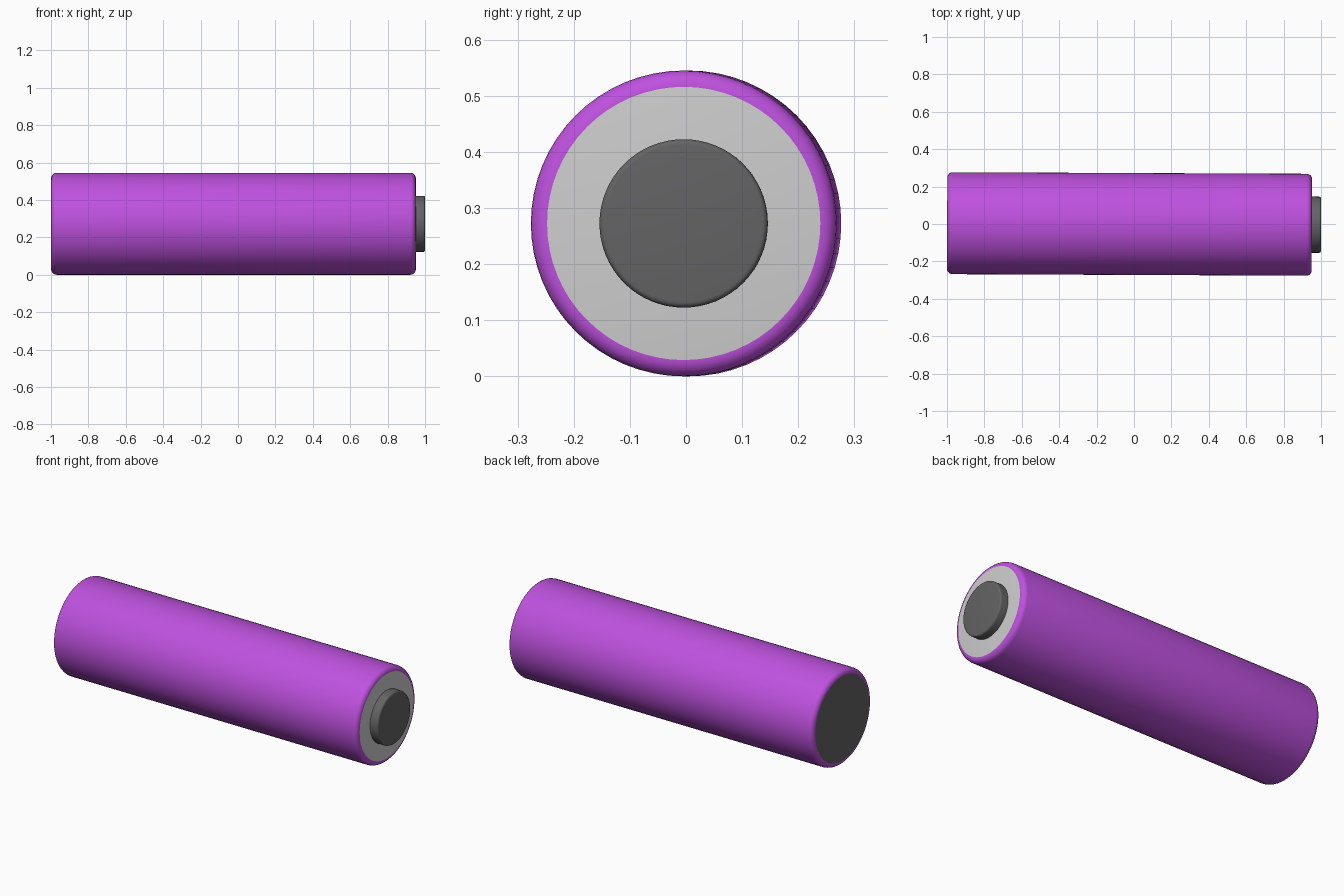
import bpy, bmesh, math
from mathutils import Matrix

if "Cube" in bpy.data.objects:
    bpy.data.objects.remove(bpy.data.objects["Cube"])

SIDES = 64
R, ZC, TILT = 0.2725, 0.2725, -0.0043   # body radius, axis height, slight yaw


def material(name, rgb):
    m = bpy.data.materials.new(name)
    m.diffuse_color = (*rgb, 1)
    m.use_nodes = True
    m.node_tree.nodes["Principled BSDF"].inputs["Base Color"].default_value = m.diffuse_color
    return m


purple = material("purple_wrap", (0.52, 0.083, 0.74))
grey = material("light_grey_ring", (0.62, 0.62, 0.62))
dark = material("dark_metal", (0.128, 0.126, 0.130))


def arc(cx, cr, rad, a0, a1, n=5):
    """Rounded corner points (x, radius) from angle a0 to a1 in degrees."""
    return [(cx + rad * math.cos(math.radians(a0 + (a1 - a0) * i / n)),
             cr + rad * math.sin(math.radians(a0 + (a1 - a0) * i / n)))
            for i in range(n + 1)]


def lathe(name, profile, mats, rule):
    """Revolve (x, radius) points about the x axis and cap the ends."""
    bm = bmesh.new()
    rings = [[bm.verts.new((x, r * math.cos(2 * math.pi * k / SIDES),
                            r * math.sin(2 * math.pi * k / SIDES)))
              for k in range(SIDES)] for x, r in profile]
    for a, b in zip(rings, rings[1:]):
        for k in range(SIDES):
            j = (k + 1) % SIDES
            bm.faces.new((a[k], a[j], b[j], b[k]))
    bm.faces.new(rings[0])
    bm.faces.new(rings[-1])
    bmesh.ops.recalc_face_normals(bm, faces=bm.faces)
    for f in bm.faces:
        f.material_index = rule(f)
    bmesh.ops.transform(bm, verts=bm.verts,
                        matrix=Matrix.Translation((0, 0, ZC)) @ Matrix.Rotation(TILT, 4, 'Z'))
    me = bpy.data.meshes.new(name)
    bm.to_mesh(me)
    bm.free()
    ob = bpy.data.objects.new(name, me)
    bpy.context.collection.objects.link(ob)
    for m in mats:
        me.materials.append(m)
    bpy.ops.object.select_all(action='DESELECT')
    ob.select_set(True)
    bpy.context.view_layer.objects.active = ob
    bpy.ops.object.shade_smooth_by_angle(angle=math.radians(35))


# Wrapped cell: rounded ends, grey positive face, dark negative face
B = 0.029
body = arc(-0.999 + B, R - B, B, 180, 90) + arc(0.951 - B, R - B, B, 90, 0)
lathe("cell_body", body, (purple, grey, dark),
      lambda f: 0 if len(f.verts) == 4 else (1 if f.normal.x > 0 else 2))

# Positive terminal button
b = 0.010
button = [(0.945, 0.15)] + arc(1.0 - b, 0.15 - b, b, 90, 0)
lathe("positive_terminal", button, (dark,), lambda f: 0)
